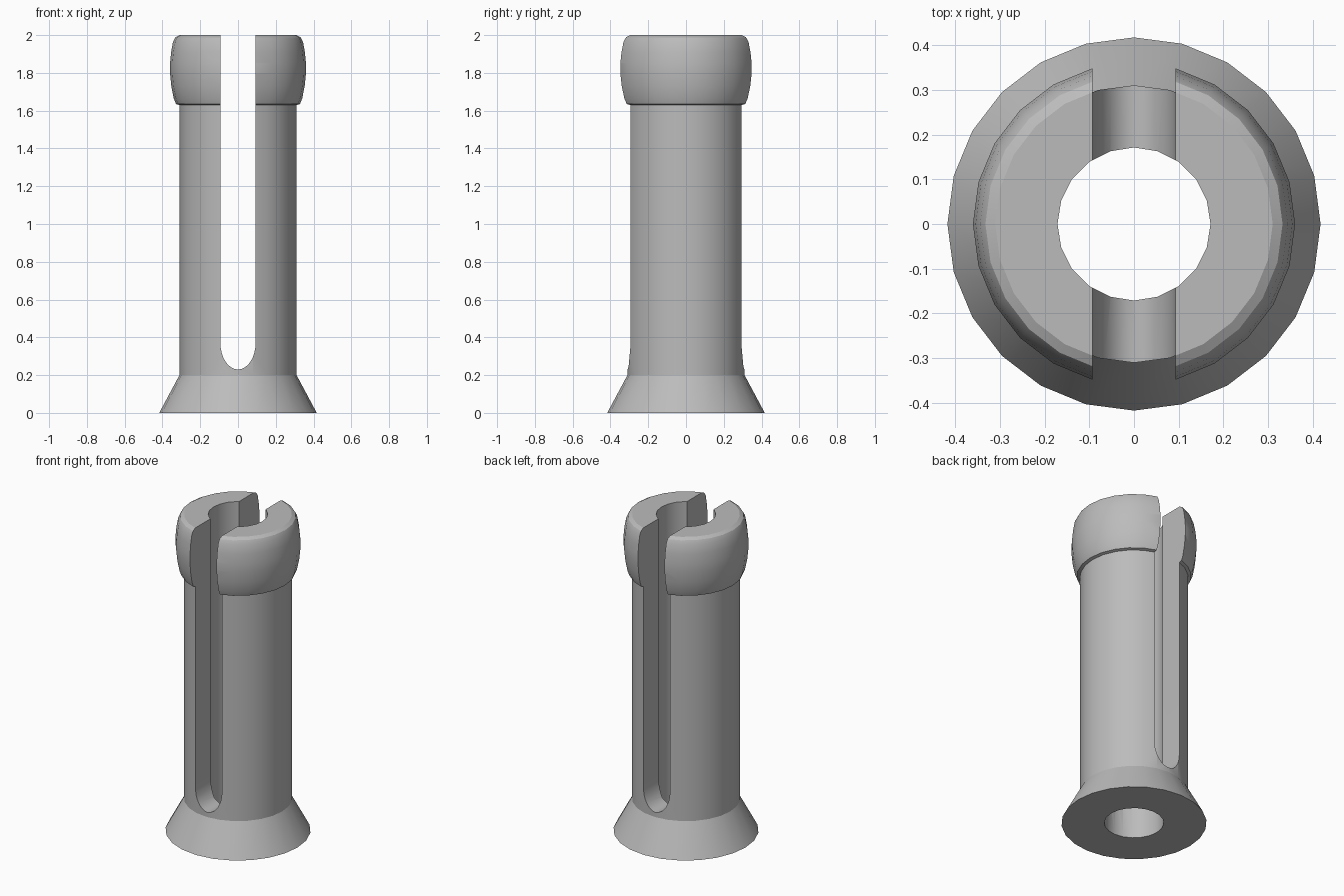
import bpy
import bmesh
from math import cos, sin, pi, radians

cube = bpy.data.objects.get("Cube")
if cube:
    bpy.data.objects.remove(cube, do_unlink=True)

grey = bpy.data.materials.new("plain grey")
grey.use_nodes = True
colour = (0.5, 0.5, 0.5, 1)
grey.diffuse_color = colour
grey.node_tree.nodes["Principled BSDF"].inputs["Base Color"].default_value = colour


def make_object(name, bm):
    bmesh.ops.recalc_face_normals(bm, faces=bm.faces)
    mesh = bpy.data.meshes.new(name)
    bm.to_mesh(mesh)
    bm.free()
    mesh.materials.append(grey)
    obj = bpy.data.objects.new(name, mesh)
    bpy.context.collection.objects.link(obj)
    return obj


def lathe(name, profile, sides):
    """Closed solid of revolution from (radius, height) points."""
    bm = bmesh.new()
    rings = [[bm.verts.new((r * cos(2 * pi * i / sides), r * sin(2 * pi * i / sides), z))
              for i in range(sides)] for r, z in profile]
    for low, high in zip(rings, rings[1:]):
        for i in range(sides):
            j = (i + 1) % sides
            bm.faces.new((low[i], low[j], high[j], high[i]))
    bm.faces.new(rings[0])
    bm.faces.new(rings[-1])
    return make_object(name, bm)


def slot_cutter(name, half_width, bottom, spring, top, steps=16):
    """Upright slot with a rounded bottom, running front to back."""
    outline = [(-half_width * cos(pi * i / steps),
                spring - (spring - bottom) * sin(pi * i / steps)) for i in range(steps + 1)]
    outline += [(half_width, top), (-half_width, top)]
    bm = bmesh.new()
    face = bm.faces.new([bm.verts.new((x, -1, z)) for x, z in outline])
    extruded = bmesh.ops.extrude_face_region(bm, geom=[face])["geom"]
    moved = [v for v in extruded if isinstance(v, bmesh.types.BMVert)]
    bmesh.ops.translate(bm, verts=moved, vec=(0, 2, 0))
    return make_object(name, bm)


# Flared foot, straight shaft and bulging head in one turned body
body = lathe("split_pin", [
    (0.417, 0), (0.31, 0.2), (0.31, 1.63), (0.328, 1.635), (0.34, 1.665),
    (0.353, 1.73), (0.36, 1.8), (0.36, 1.85), (0.354, 1.91),
    (0.344, 1.965), (0.332, 1.988), (0.31, 2)], 24)

# Central bore and the slot that splits the head and shaft
cutters = [lathe("bore_cutter", [(0.171, -0.2), (0.171, 2.2)], 20),
           slot_cutter("slot_cutter", 0.093, 0.23, 0.37, 2.3)]
for cutter in cutters:
    cutter.hide_render = True
    cutter.hide_viewport = True
    cut = body.modifiers.new(cutter.name, 'BOOLEAN')
    cut.operation = 'DIFFERENCE'
    cut.solver = 'EXACT'
    cut.object = cutter

# Bake the cuts, then remove the cutters
graph = bpy.context.evaluated_depsgraph_get()
mesh = bpy.data.meshes.new_from_object(body.evaluated_get(graph))
body.modifiers.clear()
body.data = mesh
for cutter in cutters:
    bpy.data.objects.remove(cutter, do_unlink=True)

bpy.ops.object.select_all(action='DESELECT')
body.select_set(True)
bpy.context.view_layer.objects.active = body
bpy.ops.object.shade_smooth_by_angle(angle=radians(25))
